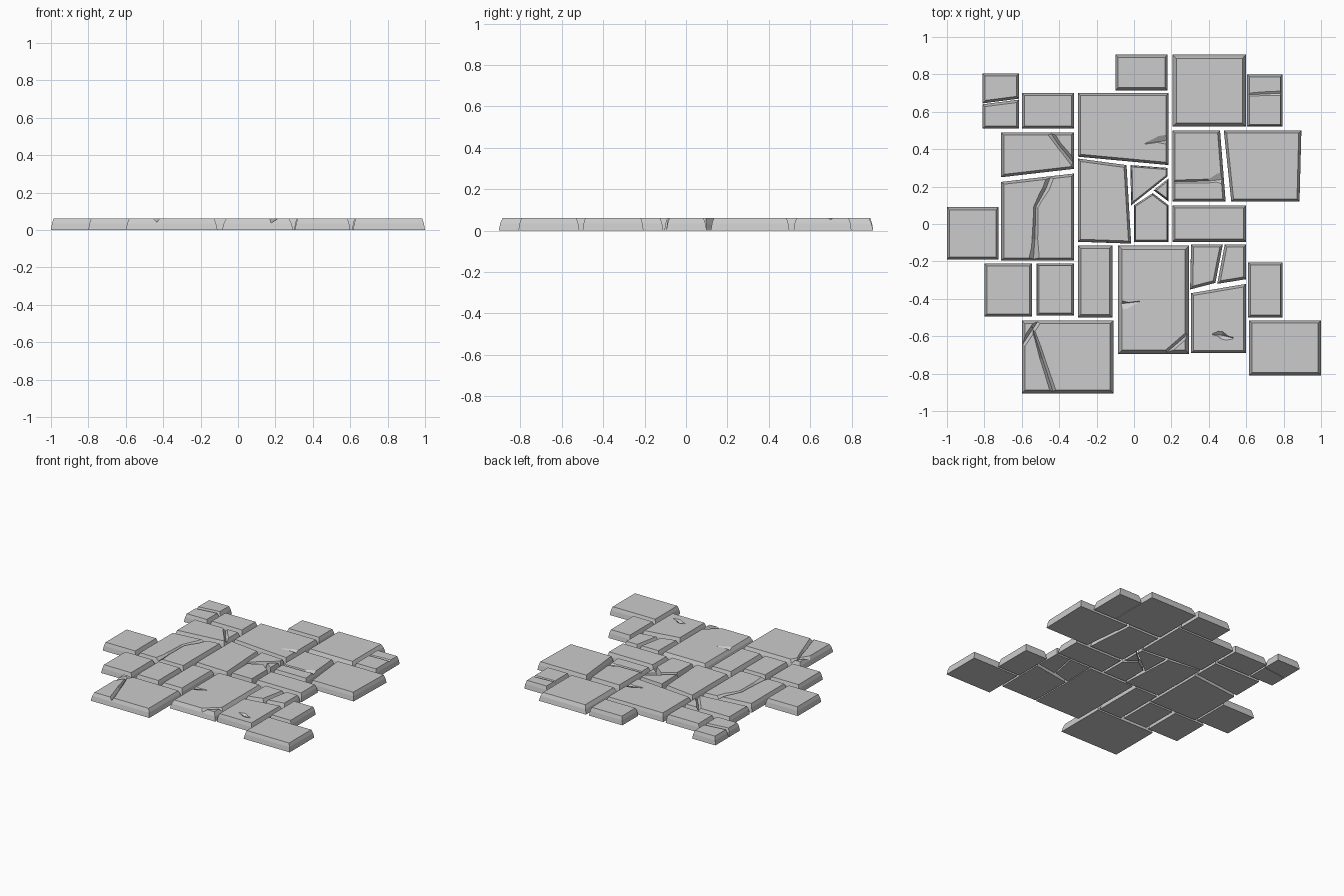
import bpy, bmesh
from mathutils import Vector

if "Cube" in bpy.data.objects:
    bpy.data.objects.remove(bpy.data.objects["Cube"])

H = 0.061


def inset(pts, d):
    # move every edge of a counter-clockwise outline inward by d
    out = []
    n = len(pts)
    for i in range(n):
        p, a, b = Vector(pts[i]), Vector(pts[i - 1]), Vector(pts[(i + 1) % n])
        u, v = (p - a).normalized(), (b - p).normalized()
        n1, n2 = Vector((-u.y, u.x)), Vector((-v.y, v.x))
        out.append(p + (n1 + n2) * d / (1 + n1.dot(n2)))
    return out


def make_object(name, bm):
    bmesh.ops.recalc_face_normals(bm, faces=bm.faces)
    me = bpy.data.meshes.new(name)
    bm.to_mesh(me)
    bm.free()
    ob = bpy.data.objects.new(name, me)
    bpy.context.collection.objects.link(ob)
    return ob


def skin(bm, rings):
    # join closed rings of equal length and cap both ends
    rs = [[bm.verts.new(c) for c in r] for r in rings]
    for a, b in zip(rs, rs[1:]):
        for i in range(len(a)):
            j = (i + 1) % len(a)
            bm.faces.new((a[i], a[j], b[j], b[i]))
    bm.faces.new(rs[0])
    bm.faces.new(rs[-1])


def stone(name, pts, d):
    bm = bmesh.new()
    levels = ((0, 0), (0.035, 0.4 * d), (H, d))
    skin(bm, [[(p[0], p[1], z) for p in inset(pts, k)] for z, k in levels])
    return make_object(name, bm)


def crack(ob, path, depth):
    # V-shaped groove along (x, y, half width) points
    bm = bmesh.new()
    rings = []
    for i, (x, y, w) in enumerate(path):
        a, b = path[max(i - 1, 0)], path[min(i + 1, len(path) - 1)]
        t = Vector((b[0] - a[0], b[1] - a[1])).normalized()
        s = Vector((-t.y, t.x)) * w * (depth + 0.01) / depth
        rings.append([(x + s.x, y + s.y, H + 0.01), (x - s.x, y - s.y, H + 0.01),
                      (x, y, H - depth)])
    skin(bm, rings)
    cut = make_object("crack_cutter", bm)
    mod = ob.modifiers.new("crack", 'BOOLEAN')
    mod.operation, mod.solver, mod.object = 'DIFFERENCE', 'EXACT', cut
    deps = bpy.context.evaluated_depsgraph_get()
    me = bpy.data.meshes.new_from_object(ob.evaluated_get(deps))
    ob.modifiers.clear()
    ob.data = me
    bpy.data.objects.remove(cut)


# rectangular slabs: x0, x1, y0, y1, bevel
rects = {
    "slab_north_west": (-.60, -.32, .51, .70, .014),
    "slab_north": (-.10, .18, .715, .905, .014),
    "slab_north_east": (.205, .60, .52, .905, .021),
    "slab_far_north_east": (.605, .795, .52, .80, .013),
    "slab_west": (-1, -.725, -.19, .09, .014),
    "slab_east": (.205, .60, -.095, .10, .015),
    "slab_west_a": (-.80, -.545, -.495, -.21, .014),
    "slab_west_b": (-.52, -.32, -.49, -.21, .013),
    "slab_south_narrow": (-.30, -.115, -.50, -.115, .016),
    "slab_south_large": (-.085, .295, -.695, -.115, .022),
    "slab_east_narrow": (.61, .795, -.50, -.205, .013),
    "slab_south_east": (.615, 1, -.81, -.515, .015),
    "slab_south_west": (-.60, -.11, -.905, -.515, .018),
}
# slabs with slanted or broken outlines, counter-clockwise
polys = {
    "corner_half_upper": ((-.81, .645), (-.615, .67), (-.615, .805), (-.81, .805)),
    "corner_half_lower": ((-.81, .51), (-.615, .51), (-.615, .665), (-.81, .64)),
    "slab_centre_north": ((-.30, .36), (.185, .315), (.185, .70), (-.30, .70)),
    "slab_wedge_west": ((-.71, .25), (-.32, .295), (-.32, .49), (-.71, .49)),
    "slab_split_west": ((-.71, -.195), (-.32, -.195), (-.32, .27), (-.71, .225)),
    "slab_centre": ((-.30, -.095), (-.015, -.105), (-.04, .315), (-.30, .35)),
    "shard_upper": ((-.015, .10), (.18, .255), (.18, .30), (-.02, .315)),
    "shard_small": ((.105, .18), (.185, .12), (.185, .245)),
    "shard_lower": ((0, -.095), (.185, -.095), (.185, .10), (.10, .165), (0, .10)),
    "slab_east_left": ((.205, .12), (.49, .12), (.46, .50), (.205, .50)),
    "slab_east_right": ((.52, .12), (.885, .12), (.895, .50), (.48, .50)),
    "broken_left": ((.30, -.35), (.435, -.315), (.475, -.11), (.305, -.11)),
    "broken_right": ((.445, -.32), (.60, -.295), (.60, -.11), (.485, -.11)),
    "broken_front": ((.305, -.69), (.60, -.69), (.60, -.32), (.305, -.37)),
}

stones = {}
for name, (x0, x1, y0, y1, d) in rects.items():
    stones[name] = stone(name, ((x0, y0), (x1, y0), (x1, y1), (x0, y1)), d)
for name, pts in polys.items():
    stones[name] = stone(name, pts, 0.009 if "shard" in name else 0.014)

# cracks and chipped dents in the top faces
cracks = [
    ("slab_split_west", ((-.44, .27, .02), (-.47, .19, .018), (-.525, .09, .012),
                         (-.53, -.08, .015), (-.54, -.22, .03)), .02),
    ("slab_south_west", ((-.545, -.55, .006), (-.49, -.72, .013), (-.425, -.92, .016)), .02),
    ("slab_south_west", ((-.62, -.68, .016), (-.50, -.50, .016)), .025),
    ("slab_south_large", ((.16, -.70, .014), (.31, -.57, .014)), .025),
    ("slab_wedge_west", ((-.46, .51, .018), (-.40, .42, .014), (-.31, .31, .018)), .022),
    ("slab_east_left", ((.19, .225, .008), (.40, .23, .01), (.49, .24, .035)), .012),
    ("slab_far_north_east", ((.59, .69, .008), (.81, .70, .012)), .008),
    ("slab_centre_north", ((.06, .43, .003), (.20, .45, .03)), .012),
    ("slab_south_large", ((-.10, -.43, .03), (.03, -.415, .003)), .012),
    ("broken_front", ((.42, -.59, .004), (.47, -.595, .02), (.53, -.61, .004)), .012),
]
for name, path, depth in cracks:
    crack(stones[name], path, depth)
